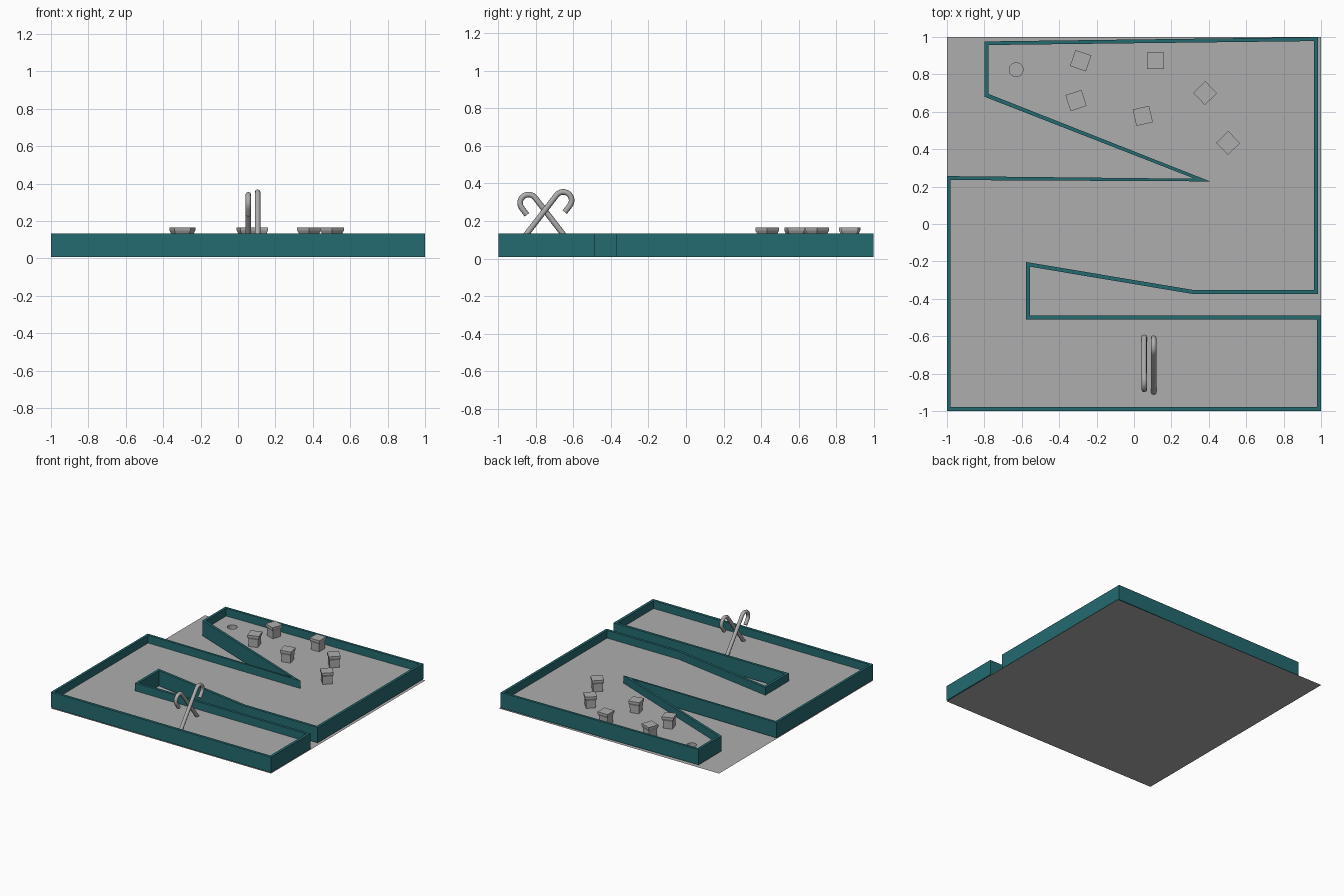
import bpy, bmesh, math
from mathutils import Matrix

if "Cube" in bpy.data.objects:
    bpy.data.objects.remove(bpy.data.objects["Cube"])


def material(name, rgb):
    m = bpy.data.materials.new(name)
    m.diffuse_color = (*rgb, 1)
    m.use_nodes = True
    m.node_tree.nodes["Principled BSDF"].inputs["Base Color"].default_value = m.diffuse_color
    return m


GREY = material("plain grey", (0.42, 0.42, 0.42))
TEAL = material("teal", (0.018, 0.145, 0.16))


def finish(name, bm, mat):
    bmesh.ops.recalc_face_normals(bm, faces=bm.faces)
    me = bpy.data.meshes.new(name)
    bm.to_mesh(me)
    bm.free()
    me.materials.append(mat)
    ob = bpy.data.objects.new(name, me)
    bpy.context.collection.objects.link(ob)
    return ob


# Course outline: edge facing the lane, and edge facing outwards
inner = [(-0.98, 0.235), (0.406, 0.228), (-0.777, 0.695), (-0.777, 0.957),
         (0.963, 0.978), (0.963, -0.352), (0.312, -0.352), (-0.578, -0.203),
         (-0.578, -0.51), (0.978, -0.51), (0.978, -0.978), (-0.98, -0.978)]
outer = [(-1, 0.256), (0.325, 0.242), (-0.798, 0.68), (-0.798, 0.976),
         (0.984, 0.999), (0.984, -0.373), (0.308, -0.373), (-0.557, -0.228),
         (-0.557, -0.489), (1, -0.489), (1, -1), (-1, -1)]
LOW, TOP, DECK = 0.008, 0.134, 0.07

# Base sheet
bm = bmesh.new()
bmesh.ops.create_grid(bm, x_segments=1, y_segments=1, size=1)
base = finish("base_sheet", bm, GREY)

# Wall running round the course
bm = bmesh.new()
rings = [[bm.verts.new((x, y, z)) for x, y in pts]
         for pts, z in ((inner, LOW), (inner, TOP), (outer, TOP), (outer, LOW))]
n = len(inner)
for a in range(4):
    r, s = rings[a], rings[(a + 1) % 4]
    for i in range(n):
        j = (i + 1) % n
        bm.faces.new((r[i], r[j], s[j], s[i]))
finish("course_wall", bm, TEAL)

# Raised lane floor with a round cup
bm = bmesh.new()
cup = [(-0.63 + 0.037 * math.cos(k * math.tau / 24),
        0.825 + 0.037 * math.sin(k * math.tau / 24)) for k in range(24)]
edges = []
for pts in (inner, cup):
    vs = [bm.verts.new((x, y, DECK)) for x, y in pts]
    edges += [bm.edges.new((vs[i], vs[(i + 1) % len(vs)])) for i in range(len(vs))]
bmesh.ops.triangle_fill(bm, edges=edges, use_beauty=True, normal=(0, 0, 1))
low = [bm.verts.new((x, y, 0.02)) for x, y in cup]
for i in range(24):
    j = (i + 1) % 24
    bm.faces.new((vs[i], vs[j], low[j], low[i]))
bm.faces.new(low)
finish("lane_floor", bm, GREY)


# Gift boxes with a flared lid
def gift_box(i, x, y, deg):
    bm = bmesh.new()
    levels = [(0.036, DECK), (0.038, 0.132), (0.045, 0.150), (0.045, 0.166)]
    rows = [[bm.verts.new((sx * h, sy * h, z))
             for sx, sy in ((-1, -1), (1, -1), (1, 1), (-1, 1))] for h, z in levels]
    for r, s in zip(rows, rows[1:]):
        for k in range(4):
            bm.faces.new((r[k], r[(k + 1) % 4], s[(k + 1) % 4], s[k]))
    bm.faces.new(rows[0])
    bm.faces.new(rows[-1])
    bm.transform(Matrix.Translation((x, y, 0)) @ Matrix.Rotation(math.radians(deg), 4, 'Z'))
    finish(f"box_{i}", bm, GREY)


for i, spec in enumerate([(-0.285, 0.873, -19), (0.115, 0.873, 0), (-0.31, 0.66, 18),
                          (0.047, 0.578, 13), (0.38, 0.70, 44), (0.503, 0.433, 44)]):
    gift_box(i + 1, *spec)


# Crossed hooked canes: straight shaft, half-circle hook, short tip
def cane(name, x, cy, cz, side):
    dy, dz, R = 0.61, 0.792, 0.045
    path = []
    sy, sz = -R * dz, R * dy
    drop = (cz + sz - 0.065) / dz
    path.append((sy - dy * drop, sz - dz * drop))
    start = math.atan2(sz, sy)
    for k in range(13):
        a = start - math.pi * k / 12
        path.append((R * math.cos(a), R * math.sin(a)))
    ey, ez = path[-1]
    path.append((ey - dy * 0.045, ez - dz * 0.045))
    cu = bpy.data.curves.new(name, 'CURVE')
    cu.dimensions = '3D'
    cu.bevel_depth = 0.015
    cu.bevel_resolution = 2
    cu.use_fill_caps = True
    sp = cu.splines.new('POLY')
    sp.points.add(len(path) - 1)
    for p, (y, z) in zip(sp.points, path):
        p.co = (x, cy + side * y, cz + z, 1)
    cu.materials.append(GREY)
    ob = bpy.data.objects.new(name, cu)
    bpy.context.collection.objects.link(ob)


cane("cane_right", 0.105, -0.655, 0.31, 1)
cane("cane_left", 0.055, -0.84, 0.296, -1)
